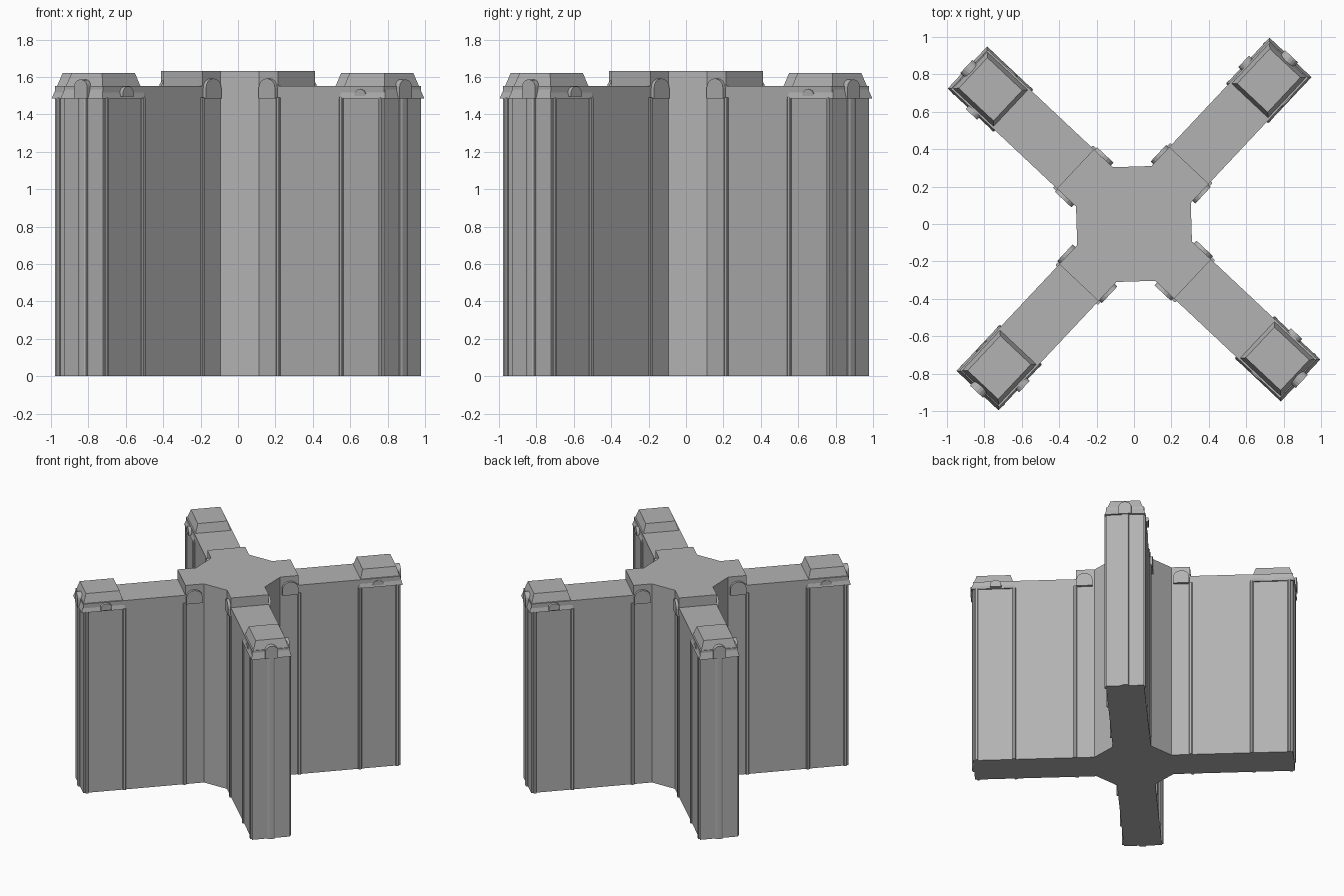
import bpy, bmesh, math
from mathutils import Matrix, Vector

if "Cube" in bpy.data.objects:
    bpy.data.objects.remove(bpy.data.objects["Cube"])

grey = bpy.data.materials.new("concrete grey")
grey.diffuse_color = (0.45, 0.45, 0.45, 1)
grey.use_nodes = True
grey.node_tree.nodes["Principled BSDF"].inputs["Base Color"].default_value = grey.diffuse_color

ARM = math.radians(46.8)   # direction of the first arm
HW = 0.144                 # half width of an arm
END = 1.207                # arm length from the centre
INNER = 0.29               # where arms meet the hub
LEDGE = 1.485              # lower edge of the caps
TURNS = [Matrix.Rotation(ARM + k * math.pi / 2, 4, 'Z') for k in range(4)]


def finish(name, bm):
    bmesh.ops.recalc_face_normals(bm, faces=bm.faces)
    me = bpy.data.meshes.new(name)
    bm.to_mesh(me)
    bm.free()
    me.materials.append(grey)
    ob = bpy.data.objects.new(name, me)
    bpy.context.collection.objects.link(ob)
    return ob


def loft(bm, low, high):
    """Closed solid between two loops of points."""
    a = [bm.verts.new(p) for p in low]
    b = [bm.verts.new(p) for p in high]
    n = len(a)
    bm.faces.new(a[::-1])
    bm.faces.new(b)
    for i in range(n):
        bm.faces.new((a[i], a[(i + 1) % n], b[(i + 1) % n], b[i]))


def cross(reach, z0, z1, name):
    """Four-armed plan extruded upwards."""
    plan = [m @ Vector(p) for m in TURNS for p in
            ((INNER, -HW, 0), (reach, -HW, 0), (reach, HW, 0), (INNER, HW, 0))]
    bm = bmesh.new()
    loft(bm, [p + Vector((0, 0, z0)) for p in plan], [p + Vector((0, 0, z1)) for p in plan])
    finish(name, bm)


def rect(u0, u1, w, z):
    return [(u0, -w, z), (u1, -w, z), (u1, w, z), (u0, w, z)]


def side_frame(u, side):
    """Local x along the wall, y outwards, from the arm's centre line."""
    return Matrix.Translation((u, 0, 0)) @ Matrix.Diagonal((1, side, 1, 1))


def end_frame():
    return Matrix.Rotation(-math.pi / 2, 4, 'Z')


def arch(bm, frame, half, y0, y1, z0, z1):
    """Plate with a rounded top, standing out from a wall."""
    r = half * 0.85
    pts = [(-half, z0), (half, z0)]
    pts += [(half * math.cos(t), z1 - r + r * math.sin(t))
            for t in (math.pi * i / 8 for i in range(9))]
    loft(bm, [frame @ Vector((x, y0, z)) for x, z in pts],
         [frame @ Vector((x, y1, z)) for x, z in pts])


def rib(bm, frame, half, y0, y1, z1):
    """Vertical bar with chamfered outer edges."""
    pts = [(-half, y0), (half, y0), (half, y1 - 0.005), (half * 0.55, y1),
           (-half * 0.55, y1), (-half, y1 - 0.005)]
    loft(bm, [frame @ Vector((x, y, 0)) for x, y in pts],
         [frame @ Vector((x, y, z1)) for x, y in pts])


# Walls and raised hub
cross(END, 0, 1.552, "cross_wall")
cross(0.43, 1.5, 1.632, "hub_cap")

# Tapered caps at the arm ends
bm = bmesh.new()
for m in TURNS:
    loft(bm, [m @ Vector(p) for p in rect(0.885, 1.222, 0.154, LEDGE)],
         [m @ Vector(p) for p in rect(0.925, 1.18, 0.112, 1.622)])
finish("end_caps", bm)

# Vertical ribs on the sides and ends
bm = bmesh.new()
for m in TURNS:
    for side in (-1, 1):
        for u in (0.435, 0.897, 1.18):
            rib(bm, m @ side_frame(u, side), 0.013, HW - 0.02, HW + 0.012, LEDGE + 0.005)
    rib(bm, m @ end_frame() , 0.028, END - 0.02, END + 0.014, LEDGE + 0.005)
finish("wall_ribs", bm)

# Round-topped lugs on the hub, cap sides and cap ends
bm = bmesh.new()
for m in TURNS:
    for side in (-1, 1):
        arch(bm, m @ side_frame(0.365, side), 0.06, HW - 0.02, HW + 0.02, LEDGE, 1.592)
    arch(bm, m @ side_frame(1.035, 1), 0.042, 0.10, 0.168, 1.495, 1.55)
    arch(bm, m @ side_frame(1.035, -1), 0.042, 0.10, 0.15, 1.495, 1.535)
    arch(bm, m @ end_frame(), 0.048, 1.15, 1.23, LEDGE, 1.587)
finish("lugs", bm)
